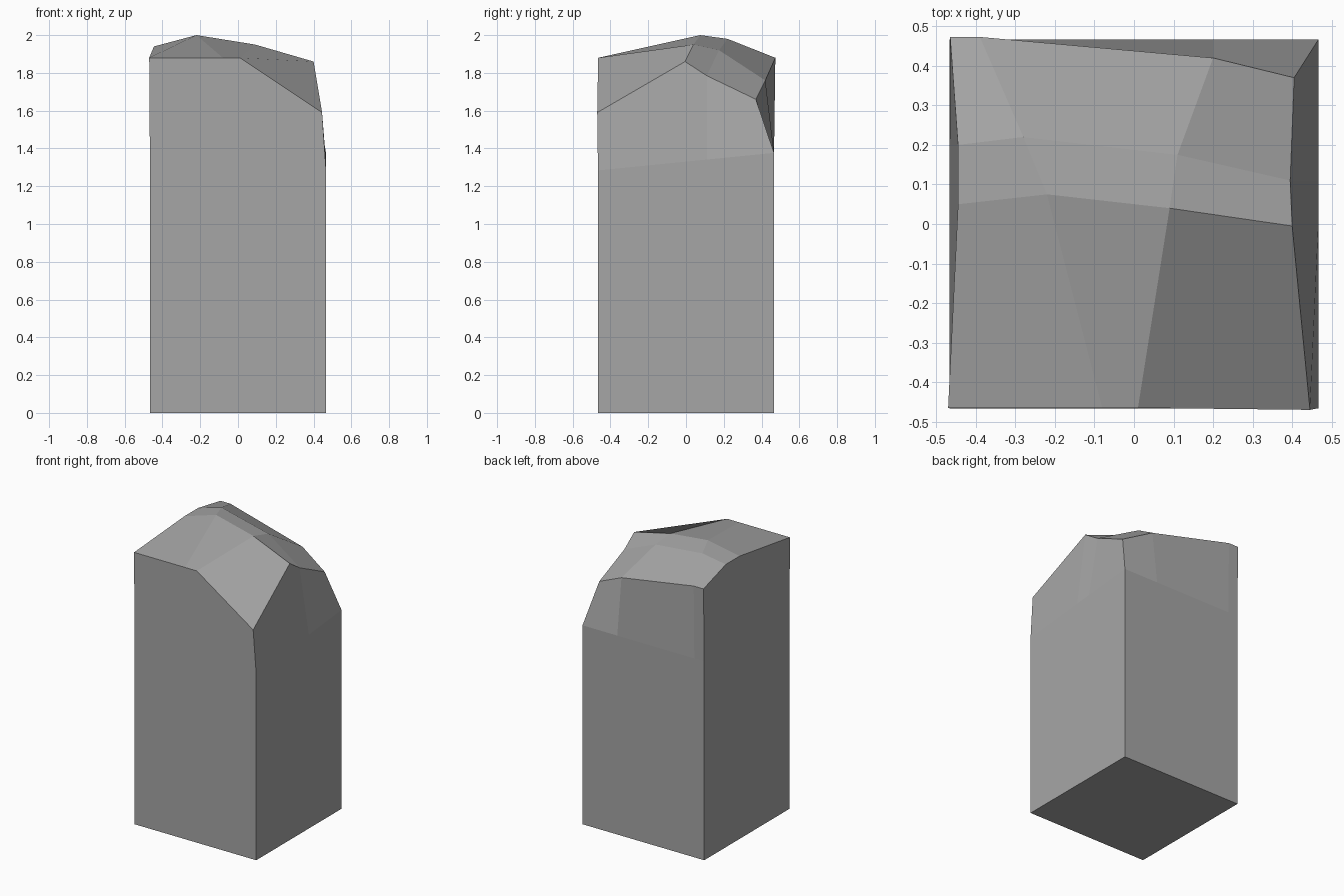
import bpy
import bmesh

cube = bpy.data.objects.get("Cube")
if cube:
    bpy.data.objects.remove(cube, do_unlink=True)

# Stone colour
stone = bpy.data.materials.new("grey stone")
stone.use_nodes = True
grey = (0.38, 0.38, 0.38, 1)
stone.diffuse_color = grey
stone.node_tree.nodes["Principled BSDF"].inputs["Base Color"].default_value = grey

# Cut facets of the crown: rows run front to back, columns left to right on x
crown_rows = [
    [(-.47, -.465, 1.88), (-.08, -.465, 1.88), (.01, -.465, 1.88), (.445, -.47, 1.59)],
    [(-.445, .05, 1.94), (-.22, .075, 2), (.09, .04, 1.95), (.4, -.005, 1.86)],
    [(-.445, .2, 1.94), (-.28, .22, 1.98), (.11, .175, 1.92), (.395, .11, 1.785)],
    [(-.465, .473, 1.88), (-.39, .473, 1.88), (.2, .42, 1.76), (.405, .37, 1.66)],
]
LAST = 3
HALF = .466

bm = bmesh.new()
crown = [[bm.verts.new(point) for point in row] for row in crown_rows]
for r in range(LAST):
    for c in range(LAST):
        bm.faces.new((crown[r][c], crown[r][c + 1], crown[r + 1][c + 1], crown[r + 1][c]))

# Walk around the rim of the crown
steps = range(LAST)
rim = [(0, c) for c in steps] + [(r, LAST) for r in steps]
rim += [(LAST, LAST - c) for c in steps] + [(LAST - r, 0) for r in steps]


def outer_point(r, c):
    """Push a rim point out to the straight sides of the block."""
    x, y, _ = crown_rows[r][c]
    if c in (0, LAST):
        x = -HALF if c == 0 else HALF
    if r in (0, LAST):
        y = -HALF if r == 0 else HALF
    return x, y


def join_rings(upper, lower):
    for i in range(len(upper)):
        j = (i + 1) % len(upper)
        bm.faces.new((upper[i], lower[i], lower[j], upper[j]))


# Sloped shoulder, straight sides and base
top_ring = [crown[r][c] for r, c in rim]
outline = [outer_point(r, c) for r, c in rim]
shoulder = [bm.verts.new((x, y, 1.33 + .1 * y)) for x, y in outline]
base = [bm.verts.new((x, y, 0)) for x, y in outline]
join_rings(top_ring, shoulder)
join_rings(shoulder, base)
bm.faces.new(base)
bmesh.ops.recalc_face_normals(bm, faces=bm.faces[:])

mesh = bpy.data.meshes.new("stone_block")
bm.to_mesh(mesh)
bm.free()
mesh.materials.append(stone)
block = bpy.data.objects.new("stone_block", mesh)
bpy.context.collection.objects.link(block)
